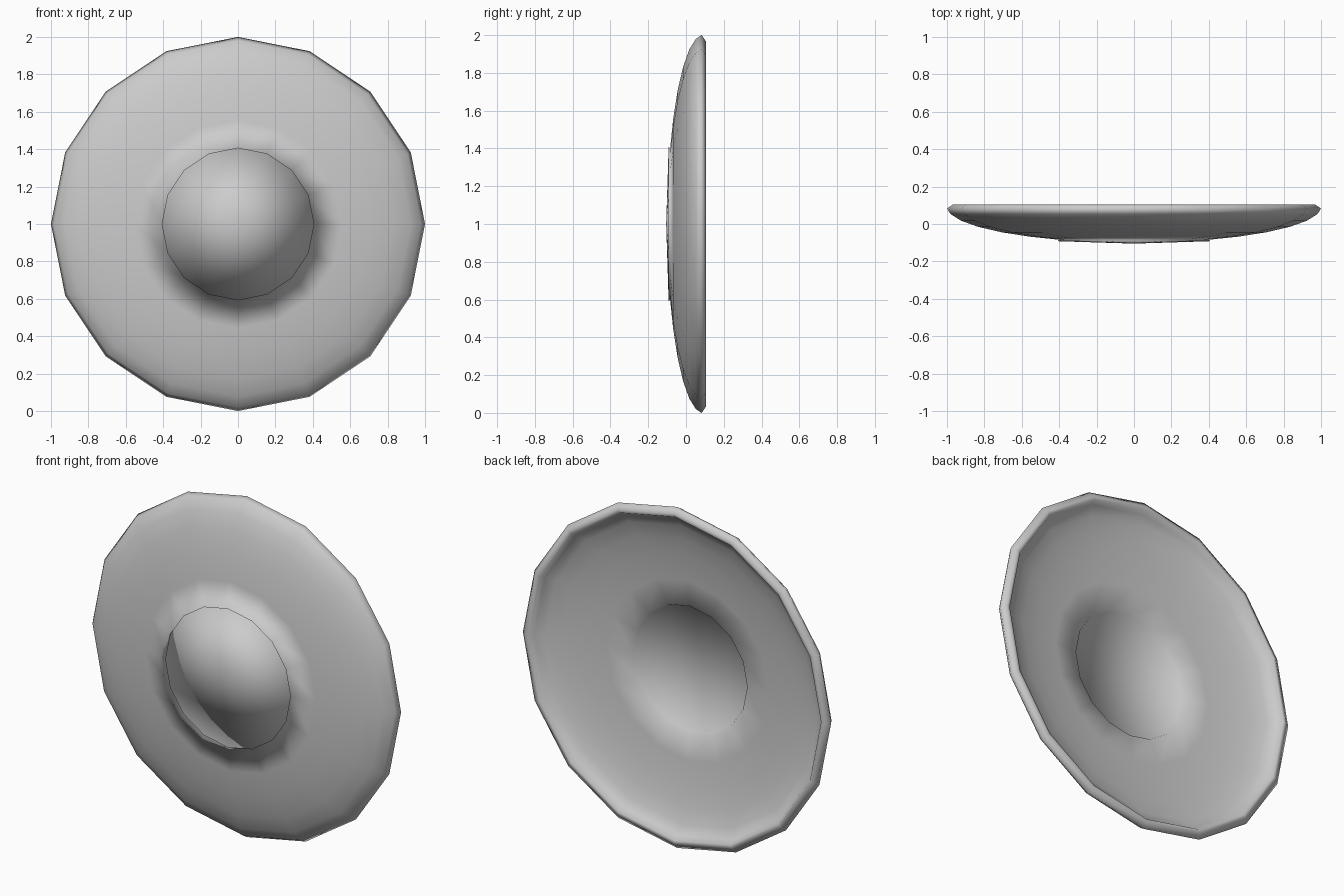
import bpy, bmesh
from math import sin, cos, pi, radians

if "Cube" in bpy.data.objects:
    bpy.data.objects.remove(bpy.data.objects["Cube"])

SIDES = 16

# Cross-section as (radius, y): front centre, boss step, curved face, rim, hollow back
profile = [(0, -0.105), (0.408, -0.092), (0.400, -0.084)]
for deg in (33.75, 45, 56.25, 67.5, 78.75):
    a = radians(deg)
    profile.append((sin(a), 0.09 - 0.19 * cos(a)))
profile += [(1.0, 0.083), (0.967, 0.105), (0.95, 0.105)]
for deg in (78.75, 67.5, 56.25, 45, 33.75):
    a = radians(deg)
    profile.append((0.95 * sin(a), 0.105 - 0.15 * cos(a)))
profile += [(0.374, -0.034), (0.370, -0.042), (0, -0.055)]

# Lathe the section around the y axis
bm = bmesh.new()
rings = []
for r, y in profile:
    n = SIDES if r else 1
    rings.append([bm.verts.new((r * sin(2 * pi * i / SIDES), y,
                                1 + r * cos(2 * pi * i / SIDES))) for i in range(n)])
for a, b in zip(rings, rings[1:]):
    for i in range(SIDES):
        j = (i + 1) % SIDES
        corners = [a[i % len(a)], a[j % len(a)], b[j % len(b)], b[i % len(b)]]
        bm.faces.new(list(dict.fromkeys(corners)))
bmesh.ops.recalc_face_normals(bm, faces=bm.faces)
for f in bm.faces:
    f.smooth = True

mesh = bpy.data.meshes.new("round_shield")
bm.to_mesh(mesh)
bm.free()
shield = bpy.data.objects.new("round_shield", mesh)
bpy.context.collection.objects.link(shield)
